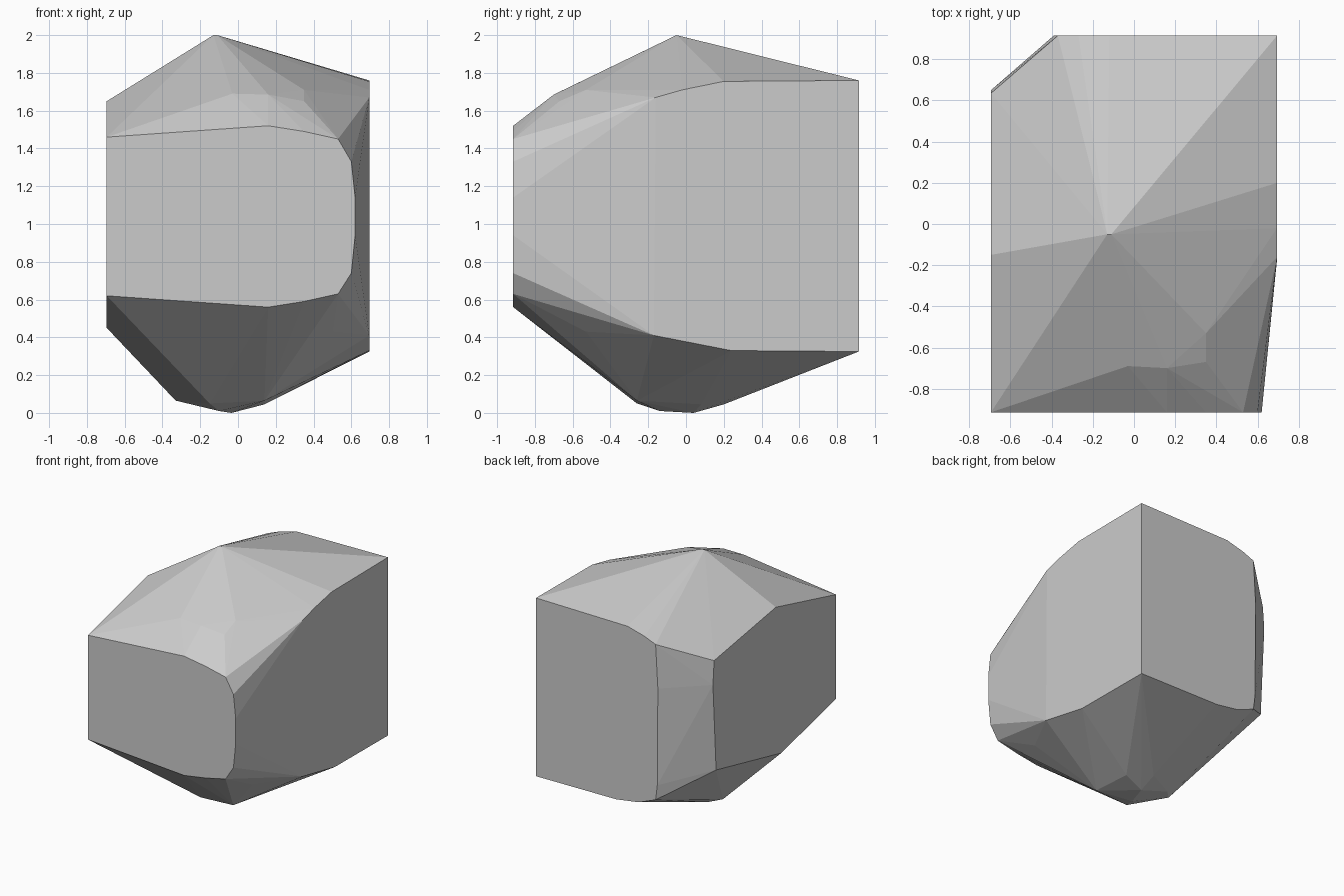
import bpy, bmesh

bm = bmesh.new()

def ring(points, place):
    for p in points:
        bm.verts.new(place(*p))

# Flat front cut (x, z)
ring([(-.695, 1.46), (.16, 1.52), (.35, 1.49), (.53, 1.45), (.6, 1.33), (.62, 1.14),
      (.62, .94), (.6, .74), (.53, .63), (.35, .59), (.16, .56), (-.695, .62)],
     lambda x, z: (x, -.915, z))
# Flat right cut (y, z)
ring([(.915, 1.76), (.2, 1.755), (-.02, 1.71), (-.16, 1.67), (-.17, .41), (.24, .33), (.915, .325)],
     lambda y, z: (.695, y, z))
# Flat back cut (x, z)
ring([(-.12, 1.75), (-.27, 1.71), (-.37, 1.67), (-.39, 1.32), (-.385, .54),
      (-.37, .42), (-.22, .36), (-.02, .33)],
     lambda x, z: (x, .915, z))
# Flat left cut (y, z)
ring([(-.15, 1.65), (.635, 1.52), (.65, 1.33), (.61, .63), (-.22, .45)],
     lambda y, z: (-.695, y, z))
# Peak and upper shoulder
ring([(-.13, -.05, 2), (-.11, -.05, 2), (-.03, -.69, 1.69), (.16, -.7, 1.685),
      (.35, -.67, 1.65), (.35, -.53, 1.71), (.48, -.53, 1.63)],
     lambda *p: p)
# Blunt underside
ring([(-.035, .04, 0), (-.1, -.14, .01), (-.15, -.26, .05), (.14, -.26, .065),
      (.14, .08, .045), (-.02, .2, .045), (-.33, 0, .065), (-.25, .08, .05), (.5, -.53, .43)],
     lambda *p: p)

# Wrap the outline points into a faceted solid
hull = bmesh.ops.convex_hull(bm, input=bm.verts)
loose = [v for v in bm.verts if not v.link_faces]
bmesh.ops.delete(bm, geom=loose, context='VERTS')
bmesh.ops.dissolve_limit(bm, angle_limit=.01, verts=bm.verts, edges=bm.edges)
bmesh.ops.recalc_face_normals(bm, faces=bm.faces)

mesh = bpy.data.meshes.new("rock")
bm.to_mesh(mesh)
bm.free()
rock = bpy.data.objects.new("rock", mesh)
bpy.context.collection.objects.link(rock)
